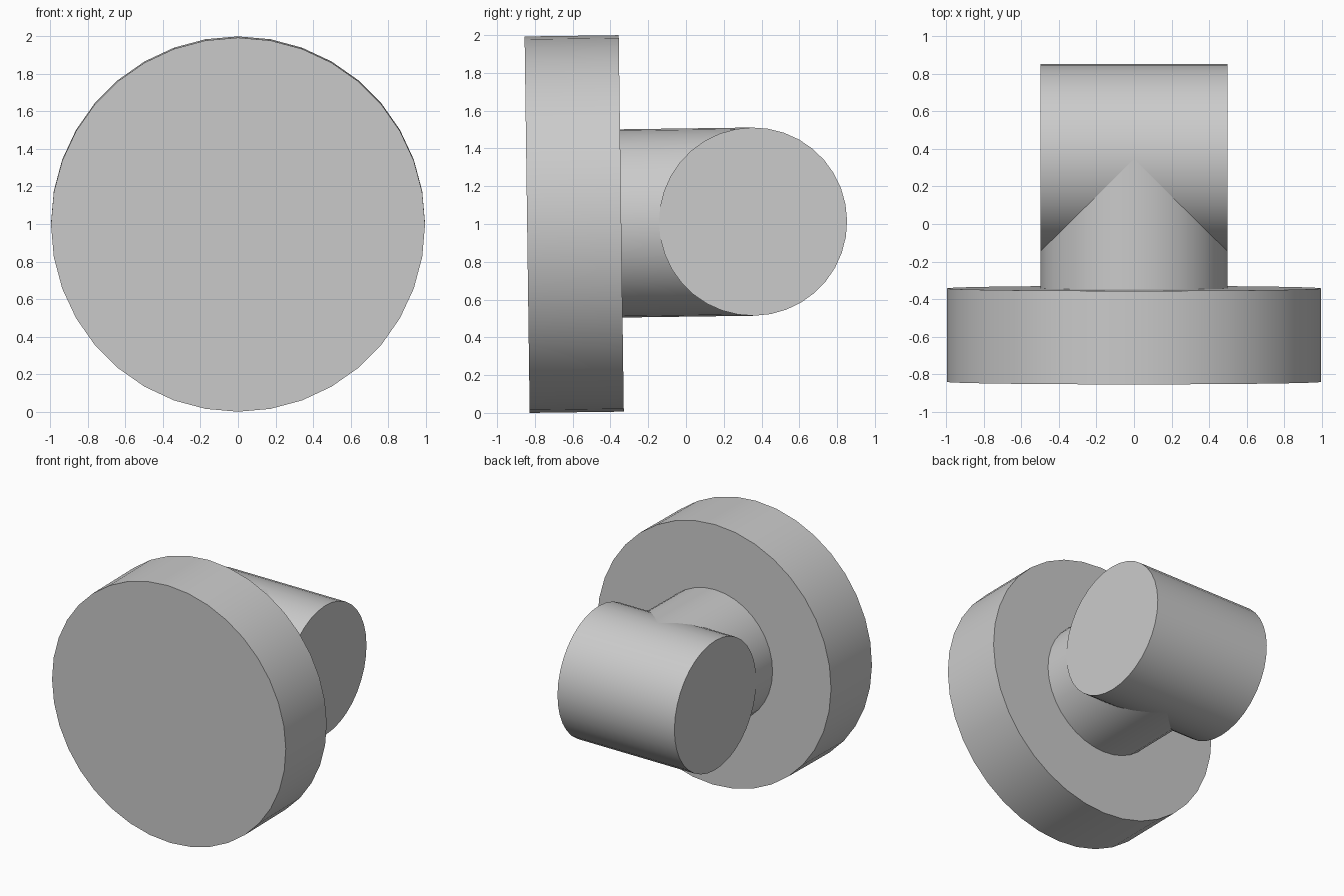
import bpy
from math import cos, sin, radians
from mathutils import Matrix, Vector

cube = bpy.data.objects.get("Cube")
if cube:
    bpy.data.objects.remove(cube, do_unlink=True)

UNIT = 0.9965   # disc radius, all other sizes are ratios of it
TILT = 0.0135   # slight upward lean of the whole knob
SIDES = 36

grey = bpy.data.materials.new("plain grey")
grey.use_nodes = True
colour = (0.6, 0.6, 0.6, 1)
grey.diffuse_color = colour
grey.node_tree.nodes["Principled BSDF"].inputs["Base Color"].default_value = colour

lean = Matrix.Rotation(TILT, 4, "X")
front_centre = Vector((0, -0.841, UNIT * cos(TILT)))


def cylinder(name, radius, length, along, turn):
    """Cylinder centred at a distance along the leaning axis."""
    bpy.ops.mesh.primitive_cylinder_add(vertices=SIDES, radius=radius * UNIT, depth=length * UNIT)
    obj = bpy.context.object
    obj.name = name
    place = Matrix.Translation(front_centre) @ lean @ Matrix.Translation((0, along * UNIT, 0))
    obj.matrix_world = place @ turn
    obj.data.materials.append(grey)
    bpy.ops.object.shade_smooth_by_angle(angle=radians(30))
    return obj


lengthwise = Matrix.Rotation(radians(-90), 4, "X")
crosswise = Matrix.Rotation(radians(90), 4, "Y")

# Broad front disc, neck behind it, and the crossbar the neck runs into
cylinder("front_disc", 1.0, 0.5, 0.25, lengthwise)
cylinder("neck", 0.5, 0.75, 0.825, lengthwise)
cylinder("crossbar", 0.5, 1.0, 1.2, crosswise)
